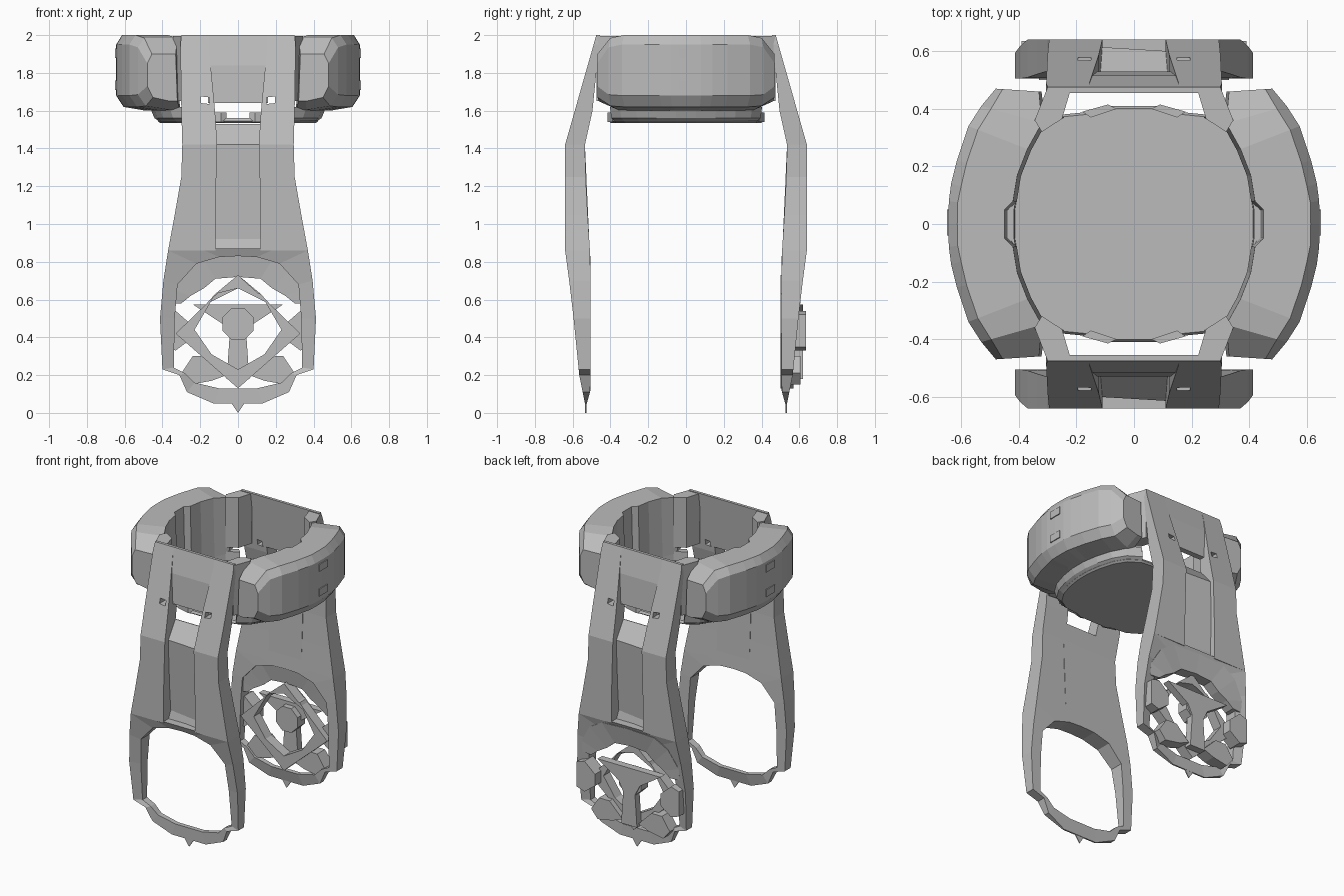
import bpy
import bmesh
import math

cube = bpy.data.objects.get("Cube")
if cube:
    bpy.data.objects.remove(cube, do_unlink=True)

grey = bpy.data.materials.new("plain grey")
grey.use_nodes = True
grey.diffuse_color = (0.5, 0.5, 0.5, 1)
grey.node_tree.nodes["Principled BSDF"].inputs["Base Color"].default_value = (0.5, 0.5, 0.5, 1)


def loft(name, loops, mirror="", closed=False):
    """Skin equal-length loops of points, cap the ends, mirror on the named axes."""
    bm = bmesh.new()
    rows = [[bm.verts.new(p) for p in loop] for loop in loops]
    n = len(rows[0])
    pairs = list(zip(rows, rows[1:])) + ([(rows[-1], rows[0])] if closed else [])
    for a, b in pairs:
        for i in range(n):
            j = (i + 1) % n
            bm.faces.new((a[i], a[j], b[j], b[i]))
    if not closed:
        bm.faces.new(rows[0])
        bm.faces.new(rows[-1])
    bmesh.ops.recalc_face_normals(bm, faces=bm.faces)
    mesh = bpy.data.meshes.new(name)
    bm.to_mesh(mesh)
    bm.free()
    mesh.materials.append(grey)
    obj = bpy.data.objects.new(name, mesh)
    bpy.context.scene.collection.objects.link(obj)
    if mirror:
        mod = obj.modifiers.new("mirror", "MIRROR")
        mod.use_axis = ("x" in mirror, "y" in mirror, False)
        mod.use_mirror_merge = False
    return obj


def prism(name, outline, d0, d1, mirror=""):
    """Extrude an x-z outline along y."""
    return loft(name, [[(x, d, z) for x, z in outline] for d in (d0, d1)], mirror)


def both(half):
    """Complete a half outline running from the top centre to the bottom centre."""
    return half + [(-x, z) for x, z in reversed(half) if x > 0]


def curve_at(knots, z):
    for (z0, v0), (z1, v1) in zip(knots, knots[1:]):
        if z <= z1:
            return v0 + (v1 - v0) * max(0, z - z0) / (z1 - z0)
    return knots[-1][1]


# Depth of the arm's outer and inner faces by height
OUTER = [(0.05, 0.535), (0.2, 0.565), (0.6, 0.605), (0.86, 0.64), (1.42, 0.64), (2, 0.475)]
INNER = [(0.05, 0.525), (0.12, 0.505), (0.8, 0.505), (1.2, 0.53), (1.42, 0.535), (1.6, 0.495), (2, 0.455)]


def out(z):
    return curve_at(OUTER, z)


def inn(z):
    return curve_at(INNER, z)


def strip(name, rows, mirror):
    """Upright bar from rows of height, inner x and outer x."""
    return loft(name, [[(a, inn(z), z), (b, inn(z), z), (b, out(z), z), (a, out(z), z)]
                       for z, a, b in rows], mirror)


# Arms: side plates and upper rails, with a small slot through each rail
strip("arm_side_plate", [(0.86, 0.12, 0.37), (1.05, 0.12, 0.335), (1.25, 0.115, 0.3),
                         (1.42, 0.11, 0.295)], "xy")
rail = strip("arm_upper_rail", [(1.42, 0.11, 0.295), (1.6, 0.122, 0.3), (1.95, 0.155, 0.305),
                                (2, 0.15, 0.3)], "xy")
cutter = prism("slot_cutter", [(0.15, 1.635), (0.195, 1.64), (0.195, 1.675), (0.15, 1.67)], 0.4, 0.7)
cutter.hide_render = True
cutter.hide_viewport = True
cut = rail.modifiers.new("slot", "BOOLEAN")
cut.object = cutter
cut.operation = "DIFFERENCE"
rail.modifiers.move(1, 0)

# Arms: recessed upper panel between the rails
loft("arm_upper_panel", [[(-0.16, inn(z), z), (0.16, inn(z), z), (0.16, d, z), (-0.16, d, z)]
                         for z, d in ((1.64, 0.53), (1.84, 0.515), (2, 0.475))], "y")

# Arms: channel floor with a diagonal fold, and a sloping sill under the window
for side, s in (("back", 1), ("front", -1)):
    rows = [(0.83, 0.605, 0.605), (0.92, 0.56, 0.6), (1.42, 0.6, 0.615), (1.53, 0.515, 0.515)]
    loft(side + "_channel", [[(-0.125 * -s, s * inn(z), z), (0.125 * -s, s * inn(z), z),
                              (0.125 * -s, s * b, z), (-0.125 * -s, s * a, z)] for z, a, b in rows])

# Arms: open hoop at the lower end
hoop_out = both([(0, 0.87), (0.2, 0.87), (0.37, 0.86), (0.395, 0.7), (0.413, 0.5), (0.4, 0.23),
                 (0.31, 0.2), (0.27, 0.11), (0.13, 0.05), (0, 0.05)])
hoop_in = both([(0, 0.83), (0.1, 0.825), (0.22, 0.79), (0.32, 0.68), (0.335, 0.5), (0.34, 0.24),
                (0.28, 0.21), (0.23, 0.16), (0.1, 0.13), (0, 0.13)])
loft("arm_hoop", [[(a, out(b), b), (c, out(d) - 0.015, d), (c, inn(d), d), (a, inn(b), b)]
                  for (a, b), (c, d) in zip(hoop_out, hoop_in)], "y", closed=True)
prism("hoop_tip", [(-0.04, 0.06), (0, 0), (0.04, 0.06)], 0.528, 0.534, "y")

# Back hub: diamond frame with an eight-sided opening
dia_out = both([(0, 0.73), (0.17, 0.575), (0.33, 0.42), (0.17, 0.28), (0, 0.13)])
dia_in = both([(0, 0.66), (0.12, 0.63), (0.23, 0.44), (0.14, 0.31), (0, 0.23)])
loft("hub_diamond", [[(a, 0.5, b), (c, 0.5, d), (c, 0.57, d), (a, 0.57, b)]
                     for (a, b), (c, d) in zip(dia_out, dia_in)], closed=True)

# Back hub: centre disc, three-way spoke and its supports
prism("hub_disc", [(0.09 * math.cos((i + 0.5) * math.pi / 4), 0.47 + 0.09 * math.sin((i + 0.5) * math.pi / 4))
                   for i in range(8)], 0.53, 0.61)
prism("hub_spoke", both([(0, 0.575), (0.24, 0.575), (0.08, 0.47), (0.045, 0.4), (0.06, 0.18), (0, 0.18)]),
      0.57, 0.62)
prism("hub_side_block", [(0.25, 0.47), (0.33, 0.54), (0.39, 0.52), (0.39, 0.35), (0.33, 0.33), (0.25, 0.39)],
      0.54, 0.635, "x")
prism("hub_lower_block", [(0.06, 0.2), (0.16, 0.3), (0.24, 0.3), (0.3, 0.21), (0.25, 0.15), (0.14, 0.17)],
      0.52, 0.605, "x")
arch_out = [(0, 0.85), (0.2, 0.84), (0.3, 0.78), (0.37, 0.66), (0.37, 0.58)]
arch_in = [(0, 0.72), (0.12, 0.71), (0.18, 0.66), (0.25, 0.62), (0.3, 0.58)]
loft("hub_arch", [[(a, 0.51, b), (c, 0.53, d), (c, 0.605, d), (a, out(b) - 0.005, b)]
                  for (a, b), (c, d) in zip(arch_out, arch_in)], "x")

# Collar: two thick curved halves with bevelled edges and tapered ends
sections = [((0.45, 0), (0.645, 0), 2, 1.62), ((0.45, 0.05), (0.643, 0.08), 2, 1.62),
            ((0.42, 0.08), (0.635, 0.14), 2, 1.62), ((0.405, 0.17), (0.615, 0.22), 2, 1.62),
            ((0.37, 0.26), (0.575, 0.34), 2, 1.62), ((0.32, 0.35), (0.53, 0.41), 1.985, 1.625),
            ((0.33, 0.46), (0.48, 0.47), 1.9, 1.67)]
sections = [((a, -b), (c, -d), t, u) for (a, b), (c, d), t, u in reversed(sections[1:])] + sections


def collar_loop(p, q, top, low):
    (a, b), (c, d) = p, q

    def at(t, z):
        return (a + (c - a) * t, b + (d - b) * t, z)
    return [at(0, top), at(0.84, top), at(1, top - 0.05), at(1, low + 0.06),
            at(0.8, low), at(0.2, low - 0.02), at(-0.06, low - 0.02)]


collar = loft("collar_side", [collar_loop(*s) for s in sections], "x")

# Collar: small raised catches on the outside
for z in (1.9, 1.73):
    prism("collar_catch", [(0.62, z - 0.025), (0.65, z - 0.02), (0.65, z + 0.03), (0.62, z + 0.03)],
          -0.04, 0.05, "x")

# Brackets joining the arms to the collar
foot = [(0.3, 0.475), (0.22, 0.465), (0.25, 0.365), (0.32, 0.32), (0.345, 0.36)]
loft("arm_bracket", [[(x, y, z) for x, y in foot] for z in (1.65, 1.995)], "xy")

# Tray: thin floor with a rim under each half of the collar
quarter = [(0.1, 0.41), (0.15, 0.39), (0.25, 0.38), (0.33, 0.33), (0.38, 0.25), (0.41, 0.15), (0.425, 0.05)]
floor = quarter + [(x, -y) for x, y in reversed(quarter)]
floor += [(-x, -y) for x, y in floor]
loft("tray_floor", [[(x * k, y * k, z) for x, y in floor]
                    for z, k in ((1.535, 0.97), (1.545, 1), (1.56, 0.98))])
rim = quarter[2:] + [(x, -y) for x, y in reversed(quarter[2:])]
loft("tray_rim", [[(x * 0.97, y * 0.97, 1.54), (x * 1.04, y * 1.04, 1.56), (x * 1.1, y * 1.06, 1.62),
                   (x * 0.98, y * 0.98, 1.62)] for x, y in rim], "x")
tab = [(0.06, 0.4), (0.09, 0.415), (0.18, 0.39), (0.15, 0.37)]
loft("tray_tab", [[(x, y, z) for x, y in tab] for z in (1.54, 1.59)], "xy")
